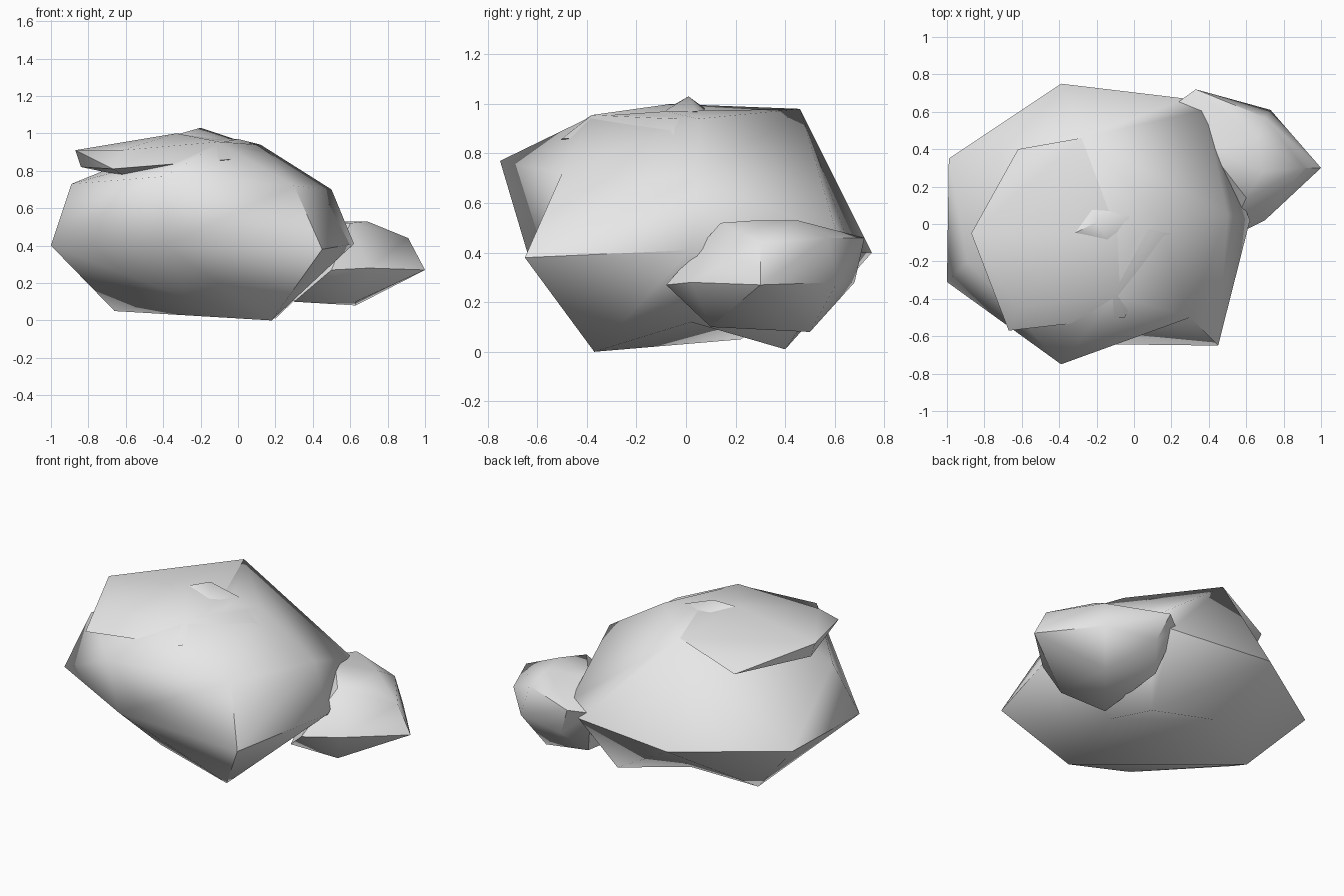
import bpy
import bmesh
import math

default_cube = bpy.data.objects.get("Cube")
if default_cube:
    bpy.data.objects.remove(default_cube, do_unlink=True)

# One plain stone colour
stone = bpy.data.materials.new("pale_grey_stone")
stone.use_nodes = True
grey = (0.8, 0.8, 0.8, 1)
stone.diffuse_color = grey
stone.node_tree.nodes["Principled BSDF"].inputs["Base Color"].default_value = grey


def open_edge(bm, start, end):
    """Remove the edge between two corners; return the corners facing it."""
    edge = next((e for e in start.link_edges if e.other_vert(start) == end), None)
    if edge is None:
        return []
    facing = [vert for face in edge.link_faces for vert in face.verts
              if vert not in (start, end)]
    bm.edges.remove(edge)
    return facing


def make_rock(name, corners, smooth_angle, notches=(), turned=(), soft=()):
    """Wrap corner points in a faceted shell.

    notches: pairs of corners whose shared edge is bent through a point
    turned: pairs of corners whose shared edge is flipped to form a hollow
    soft: corners whose edges are always shaded smooth
    """
    bm = bmesh.new()
    verts = {label: bm.verts.new(place) for label, place in corners.items()}
    bmesh.ops.convex_hull(bm, input=list(verts.values()))
    for first, second, target in notches:
        start, end = verts[first], verts[second]
        facing = open_edge(bm, start, end)
        if facing:
            middle = bm.verts.new(target)
            for vert in facing:
                bm.faces.new((start, vert, middle))
                bm.faces.new((middle, vert, end))
    for first, second in turned:
        start, end = verts[first], verts[second]
        facing = open_edge(bm, start, end)
        if facing:
            bm.faces.new((start, *facing))
            bm.faces.new((end, *facing))
    bmesh.ops.recalc_face_normals(bm, faces=bm.faces[:])

    # Soft shading inside each broad plane, hard creases between planes
    soft_verts = [verts[label] for label in soft]
    limit = math.radians(smooth_angle)
    for face in bm.faces:
        face.smooth = True
    for edge in bm.edges:
        rounded = any(vert in soft_verts for vert in edge.verts)
        edge.smooth = rounded or edge.calc_face_angle(0) < limit
    for vert in bm.verts[:]:
        if not vert.link_faces:
            bm.verts.remove(vert)

    mesh = bpy.data.meshes.new(name)
    bm.to_mesh(mesh)
    bm.free()
    mesh.materials.append(stone)
    rock = bpy.data.objects.new(name, mesh)
    bpy.context.collection.objects.link(rock)


# Large boulder: underside, then waist, then shoulders and crown
make_rock("main_boulder", {
    "foot_front": (.18, -.37, 0),
    "foot_back": (.2, .4, .01),
    "foot_right": (-.66, .22, .05),
    "underside_front": (-.28, -.37, .12),
    "waist_front_left": (.45, -.65, .38),
    "waist_left": (.62, .02, .41),
    "waist_back_left": (.28, .67, .4),
    "shoulder_back_left": (.38, .61, .47),
    "waist_back": (-.39, .75, .4),
    "waist_back_right": (-.99, .35, .41),
    "waist_front_right": (-1, -.31, .4),
    "waist_front": (-.39, -.64, .4),
    "brow": (-.39, -.75, .77),
    "shoulder_right": (-.89, -.2, .73),
    "shoulder_front_left": (.3, -.5, .72),
    "shoulder_left": (.5, .05, .7),
    "crown_back": (-.28, .46, .98),
    "crown_left": (.12, .05, .94),
    "crown": (0, -.08, .97),
    "crown_front": (-.1, -.38, .95),
}, smooth_angle=50, notches=[
    ("foot_front", "foot_back", (.2, .02, .12)),
    ("foot_back", "foot_right", (-.3, .38, .14)),
], turned=[("brow", "waist_front_left")], soft=["brow", "waist_front"])

# Flat slab lying on the crown and overhanging the right side
make_rock("top_slab", {
    "corner_low": (-.67, -.57, .81),
    "corner_high": (-.62, -.45, .91),
    "side_low": (-.84, -.05, .82),
    "side_high": (-.87, -.05, .91),
    "back_low": (-.62, .4, .82),
    "back_high": (-.28, .46, .98),
    "belly": (-.6, -.3, .77),
    "front_high": (-.1, -.38, .955),
    "front_low": (-.05, -.5, .86),
    "left_low": (.2, -.05, .87),
    "left_high": (.1, -.05, .94),
    "summit": (-.33, -.06, 1),
}, smooth_angle=45)

# Thin chip making the highest point
make_rock("crown_chip", {
    "tip": (-.2, .01, 1.03),
    "right": (-.34, -.06, .99),
    "left": (-.02, .04, .97),
    "front": (-.12, -.12, .95),
    "back": (-.24, .12, .95),
}, smooth_angle=60)

# Small boulder leaning against the back left
make_rock("small_boulder", {
    "nose": (1, .3, .27),
    "nose_top": (.91, .3, .44),
    "waist_inner": (.5, -.08, .27),
    "waist_front": (.7, .02, .28),
    "waist_back": (.73, .61, .28),
    "back_top": (.7, .57, .46),
    "back_inner_top": (.33, .72, .46),
    "back_inner": (.4, .68, .28),
    "inner_end": (.22, .64, .44),
    "top_front": (.6, .14, .52),
    "top_middle": (.69, .28, .53),
    "top_back": (.66, .45, .53),
    "top_inner": (.4, .4, .53),
    "foot_front": (.63, .1, .1),
    "foot_back": (.63, .5, .08),
    "foot_inner": (.3, .1, .1),
    "foot_inner_back": (.3, .55, .15),
}, smooth_angle=42)
